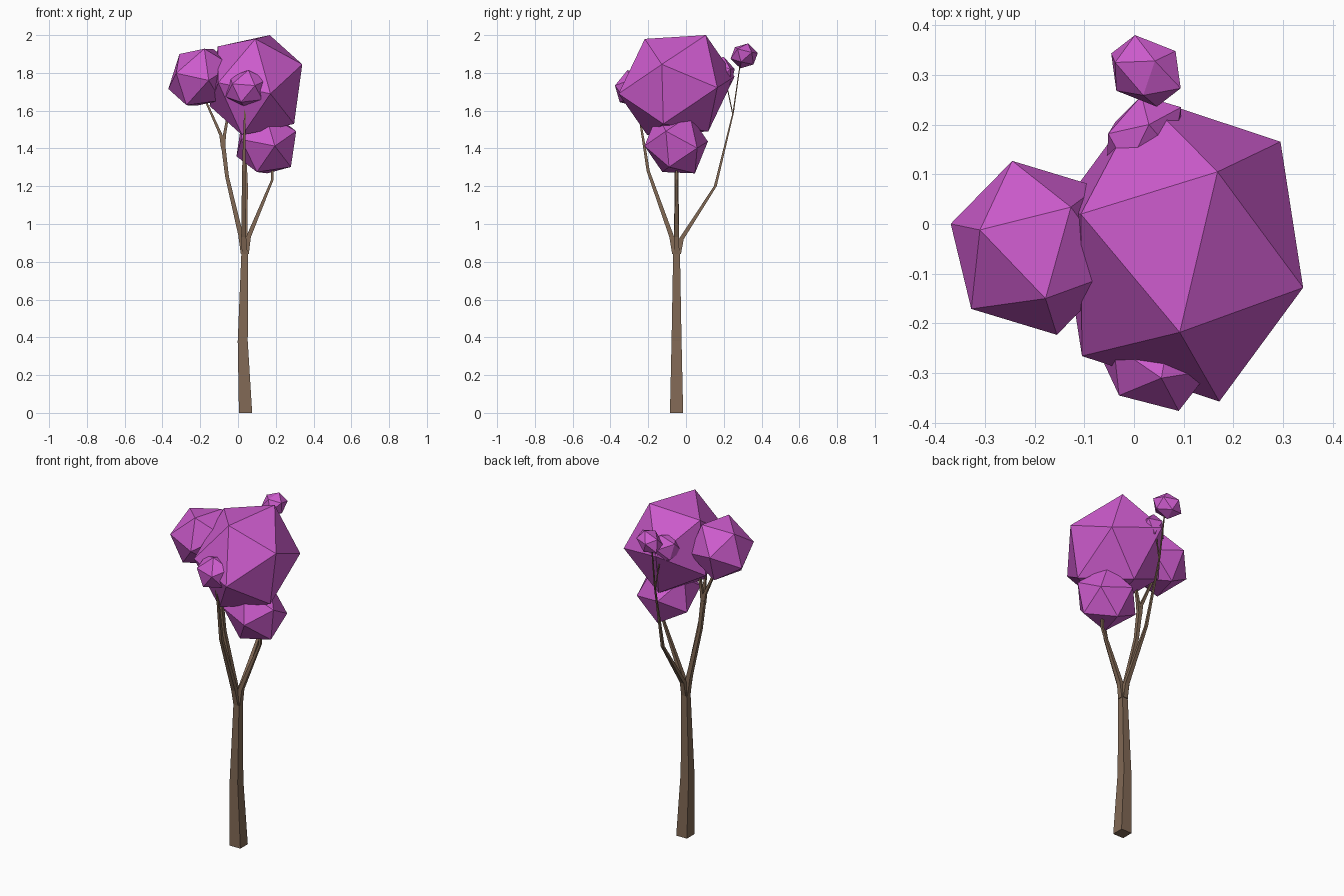
import bpy, bmesh
from mathutils import Vector, Matrix

if "Cube" in bpy.data.objects:
    bpy.data.objects.remove(bpy.data.objects["Cube"])


def material(name, rgb):
    m = bpy.data.materials.new(name)
    m.diffuse_color = (*rgb, 1)
    m.use_nodes = True
    m.node_tree.nodes["Principled BSDF"].inputs["Base Color"].default_value = m.diffuse_color
    return m


BARK = material("brown bark", (0.22, 0.14, 0.09))
LEAF = material("purple foliage", (0.61, 0.105, 0.61))


def finish(bm, name, mat):
    bmesh.ops.recalc_face_normals(bm, faces=bm.faces)
    me = bpy.data.meshes.new(name)
    bm.to_mesh(me)
    bm.free()
    me.materials.append(mat)
    bpy.context.collection.objects.link(bpy.data.objects.new(name, me))


def limb(name, path):
    """Square-section limb through points (x, y, z, width)."""
    bm = bmesh.new()
    rings = []
    for x, y, z, w in path:
        h = w / 2
        rings.append([bm.verts.new((x + a * h, y + b * h, z))
                      for a, b in ((-1, -1), (1, -1), (1, 1), (-1, 1))])
    for r, s in zip(rings, rings[1:]):
        for i in range(4):
            j = (i + 1) % 4
            bm.faces.new((r[i], r[j], s[j], s[i]))
    bm.faces.new(rings[0])
    bm.faces.new(rings[-1])
    finish(bm, name, BARK)


def clump(name, centre, *corners):
    """Icosahedron turned so that one face has the given three corners."""
    bm = bmesh.new()
    bmesh.ops.create_icosphere(bm, subdivisions=1, radius=1)
    bm.faces.ensure_lookup_table()
    c = Vector(centre)
    src = Matrix([v.co for v in bm.faces[0].verts]).transposed()
    dst = Matrix([Vector(p) - c for p in corners]).transposed()
    turn = dst @ src.inverted()
    for v in bm.verts:
        v.co = turn @ v.co + c
    finish(bm, name, LEAF)


# Trunk and branches
limb("trunk", [(.04, -.05, 0, .07), (.025, -.05, .38, .053), (.036, -.05, .85, .036),
               (.036, -.05, .92, .02)])
limb("right_branch", [(.042, -.05, .84, .03), (.055, -.05, .93, .026),
                      (.182, -.05, 1.235, .013), (.18, -.05, 1.33, .012)])
limb("left_branch", [(.03, -.05, .84, .03), (.015, -.05, .94, .027),
                     (-.058, -.05, 1.25, .02), (-.08, -.05, 1.43, .023)])
limb("left_fork_outer", [(-.08, -.05, 1.40, .02), (-.09, -.05, 1.47, .018), (-.175, -.05, 1.66, .01)])
limb("left_fork_inner", [(-.078, -.05, 1.40, .02), (-.072, -.05, 1.47, .017), (-.045, -.05, 1.62, .01)])
limb("front_branch", [(.036, -.058, .84, .03), (.03, -.075, .93, .026),
                      (.03, -.2, 1.28, .017), (.035, -.24, 1.53, .011), (.04, -.28, 1.68, .008)])
limb("back_branch", [(.036, -.042, .84, .03), (.036, -.025, .92, .026),
                     (.045, .155, 1.2, .015), (.03, .25, 1.59, .007), (.025, .29, 1.87, .005)])
limb("back_fork", [(.03, .248, 1.58, .006), (.022, .21, 1.76, .005)])

# Foliage clumps
clump("main_foliage", (.095, -.05, 1.735),
      (.168, .105, 2.0), (-.107, .02, 1.94), (.092, -.218, 1.98))
clump("left_foliage", (-.2, -.048, 1.777),
      (-.31, -.012, 1.90), (-.127, .034, 1.925), (-.178, -.15, 1.928))
clump("lower_foliage", (.15, -.052, 1.425),
      (.195, -.22, 1.413), (.10, -.125, 1.275), (.28, -.09, 1.302))
clump("front_foliage", (.044, -.282, 1.718),
      (.055, -.31, 1.815), (.09, -.376, 1.733), (-.03, -.345, 1.742))
clump("back_high_foliage", (.024, .308, 1.89),
      (.042, .328, 1.956), (.002, .38, 1.905), (-.038, .325, 1.922))
clump("back_low_foliage", (.02, .175, 1.80),
      (.03, .2, 1.885), (.095, .235, 1.82), (.015, .258, 1.82))
